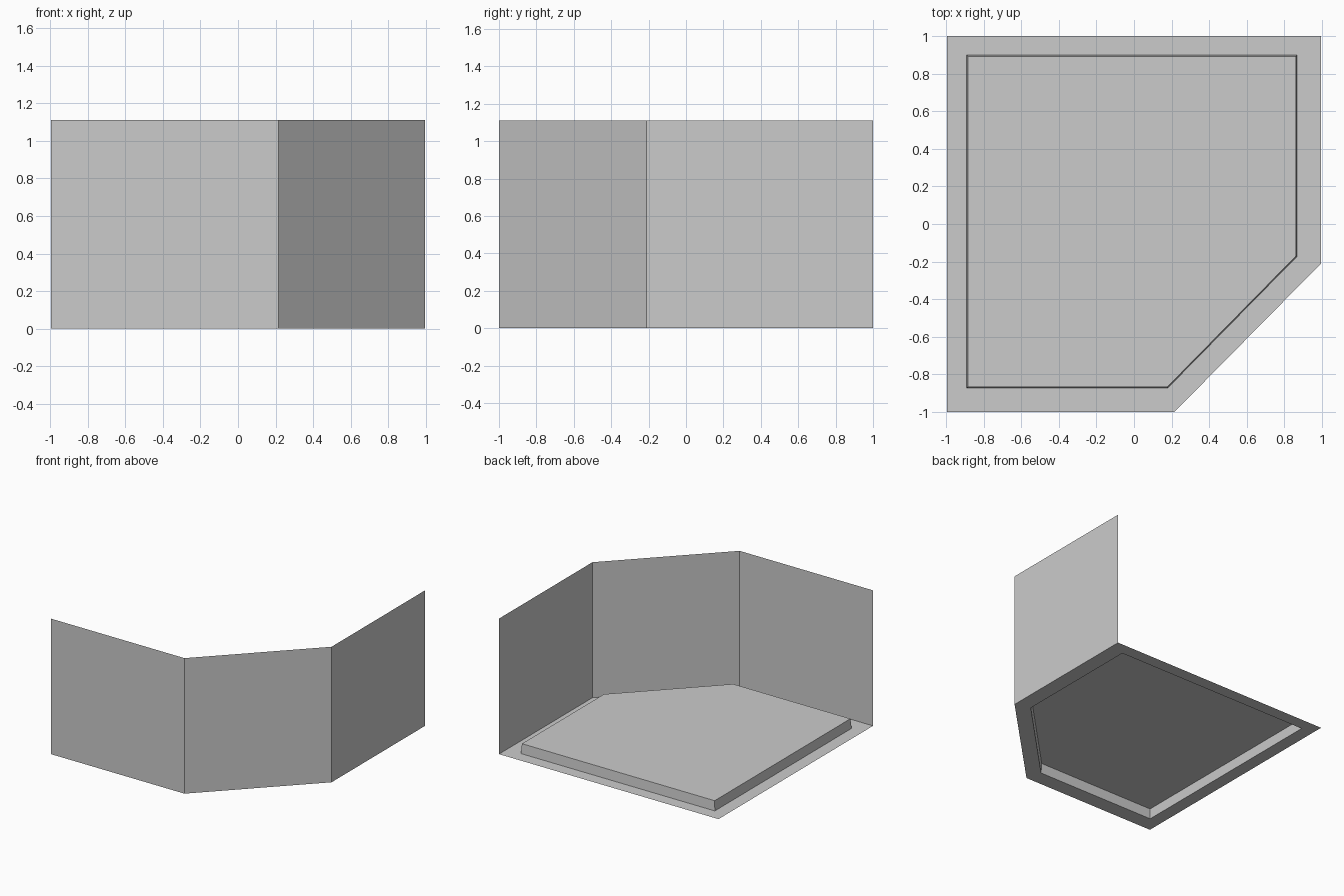
import bpy, bmesh

if "Cube" in bpy.data.objects:
    bpy.data.objects.remove(bpy.data.objects["Cube"])

HEIGHT = 1.11   # screen height
STEP = 0.08     # rise of the raised floor
outer = [(-0.995, 1), (0.995, 1), (0.995, -0.21), (0.215, -1), (-0.995, -1)]
inner = [(-0.89, 0.898), (0.868, 0.898), (0.868, -0.172), (0.18, -0.872), (-0.89, -0.872)]
inner_top = [(-0.884, 0.892), (0.862, 0.892), (0.862, -0.17), (0.178, -0.866), (-0.884, -0.866)]


def add_object(name, bm):
    mesh = bpy.data.meshes.new(name)
    bm.to_mesh(mesh)
    bm.free()
    obj = bpy.data.objects.new(name, mesh)
    bpy.context.collection.objects.link(obj)
    return obj


def ring(bm, points, z):
    return [bm.verts.new((x, y, z)) for x, y in points]


# Tray: flat rim, short riser and raised floor, open underneath
bm = bmesh.new()
loops = [ring(bm, outer, 0), ring(bm, inner, 0), ring(bm, inner_top, STEP)]
for a, b in zip(loops, loops[1:]):
    for i in range(5):
        j = (i + 1) % 5
        bm.faces.new((a[j], a[i], b[i], b[j]))
bm.faces.new(loops[-1][::-1])
bmesh.ops.recalc_face_normals(bm, faces=bm.faces)
for f in bm.faces:
    f.normal_update()
if loops[-1][0].link_faces[-1].normal.z < 0:
    bmesh.ops.reverse_faces(bm, faces=bm.faces)
add_object("shower_tray", bm)

# Thin screens along the right, diagonal and front sides
for name, k in (("right_screen", 1), ("diagonal_screen", 2), ("front_screen", 3)):
    bm = bmesh.new()
    low = ring(bm, outer[k:k + 2], 0)
    high = ring(bm, outer[k:k + 2], HEIGHT)
    bm.faces.new((low[1], low[0], high[0], high[1]))
    add_object(name, bm)
